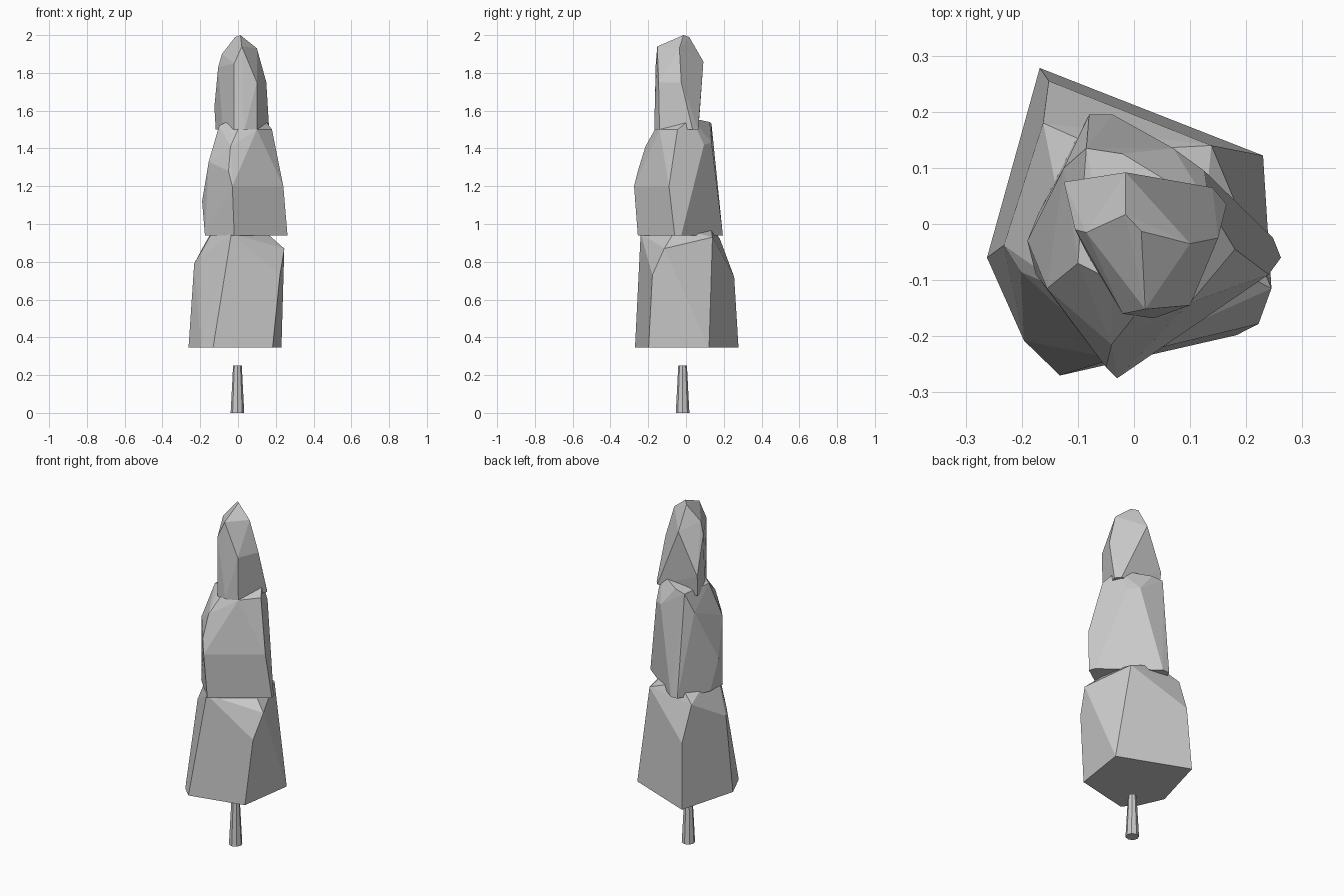
import bpy, bmesh, math


def rock_tier(name, base_z, outline, upper):
    """Faceted foliage block: hull of a flat base outline and a few upper corners."""
    bm = bmesh.new()
    for x, y in outline:
        bm.verts.new((x, y, base_z))
    for p in upper:
        bm.verts.new(p)
    res = bmesh.ops.convex_hull(bm, input=bm.verts[:])
    loose = [v for v in bm.verts if not v.link_faces]
    bmesh.ops.delete(bm, geom=loose, context='VERTS')
    bmesh.ops.dissolve_limit(bm, angle_limit=math.radians(3),
                             verts=bm.verts[:], edges=bm.edges[:])
    bmesh.ops.recalc_face_normals(bm, faces=bm.faces[:])
    mesh = bpy.data.meshes.new(name)
    bm.to_mesh(mesh)
    bm.free()
    obj = bpy.data.objects.new(name, mesh)
    bpy.context.collection.objects.link(obj)
    return obj


# Tapered trunk
bpy.ops.mesh.primitive_cone_add(vertices=8, radius1=0.036, radius2=0.023,
                                depth=0.25, location=(-0.003, -0.018, 0.125))
bpy.context.object.name = "trunk"

# Lower foliage
rock_tier("lower_foliage", 0.345,
          [(-0.168, 0.278), (0.23, 0.122), (0.183, -0.198),
           (-0.132, -0.27), (-0.196, -0.208), (-0.262, -0.06)],
          [(-0.152, 0.255, 0.72), (-0.232, -0.038, 0.79), (-0.202, -0.085, 0.82),
           (-0.162, 0.18, 0.92), (0.138, 0.14, 0.93), (0.245, -0.115, 0.87),
           (0.222, -0.178, 0.73), (-0.035, -0.24, 0.95),
           (-0.1, -0.13, 1.02), (-0.05, 0.13, 1.0), (0.12, -0.05, 0.98)])

# Middle foliage
rock_tier("middle_foliage", 0.94,
          [(-0.175, -0.09), (-0.02, -0.255), (0.262, -0.06), (0.248, -0.025),
           (-0.038, 0.195), (-0.08, 0.195), (-0.17, 0.02)],
          [(-0.03, -0.275, 1.2), (0.24, -0.09, 1.2), (-0.19, -0.03, 1.12),
           (-0.155, -0.115, 1.33), (-0.05, -0.255, 1.28), (-0.04, -0.215, 1.41),
           (-0.125, 0.1, 1.42), (-0.085, 0.135, 1.53), (-0.02, 0.125, 1.54),
           (0.07, 0.135, 1.43), (0.125, 0.095, 1.42), (0.135, 0.03, 1.56),
           (0.18, -0.045, 1.5), (0.1, -0.14, 1.5), (0.0, -0.165, 1.5),
           (-0.1, -0.07, 1.52), (-0.04, -0.1, 1.55)])

# Top foliage
rock_tier("top_foliage", 1.5,
          [(0.165, 0.035), (0.14, 0.065), (0.1, -0.14), (0.035, -0.168),
           (-0.02, -0.16), (-0.08, -0.06), (-0.118, 0.06)],
          [(-0.125, 0.075, 1.62), (-0.015, 0.092, 1.86), (-0.105, -0.01, 1.83),
           (-0.085, -0.015, 1.9), (0.013, -0.013, 2.0), (-0.015, 0.017, 1.99),
           (-0.02, -0.16, 1.85), (0.02, -0.152, 1.94), (0.1, -0.035, 1.93),
           (0.15, -0.025, 1.75), (0.1, -0.145, 1.75)])
